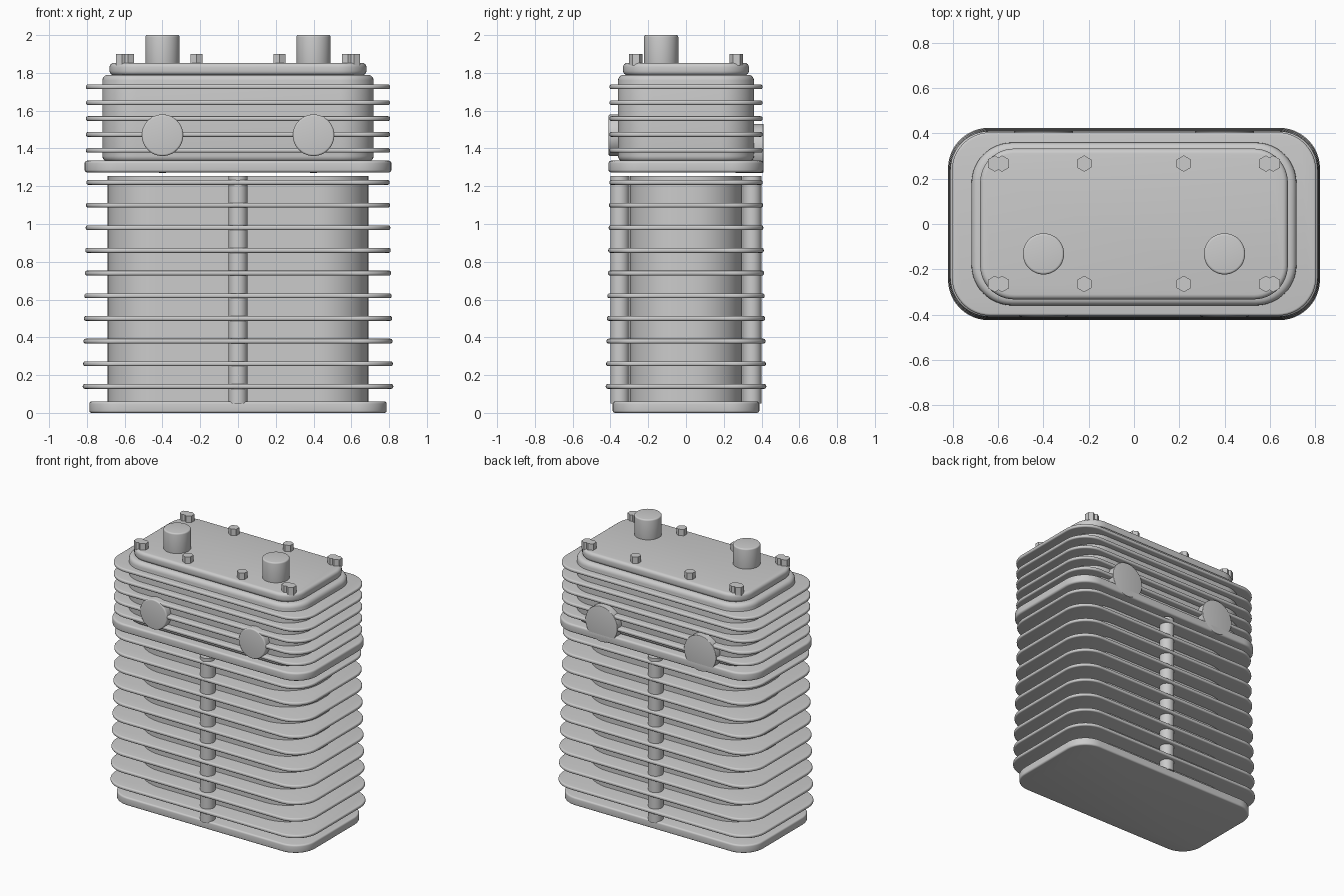
import bpy, bmesh, math
from mathutils import Matrix

if "Cube" in bpy.data.objects:
    bpy.data.objects.remove(bpy.data.objects["Cube"])


def finish(name, bm, matrix=Matrix()):
    bmesh.ops.transform(bm, matrix=matrix, verts=bm.verts)
    bmesh.ops.recalc_face_normals(bm, faces=bm.faces)
    mesh = bpy.data.meshes.new(name)
    bm.to_mesh(mesh)
    bm.free()
    obj = bpy.data.objects.new(name, mesh)
    bpy.context.collection.objects.link(obj)
    bpy.ops.object.select_all(action='DESELECT')
    obj.select_set(True)
    bpy.context.view_layer.objects.active = obj
    bpy.ops.object.shade_smooth_by_angle(angle=math.radians(32))
    return obj


def slab(name, hx, hy, z0, z1, corner, bevel=0.0, matrix=Matrix(), segs=12):
    """Rounded rectangle extruded from z0 to z1 with rolled top and bottom rims."""
    steps = 4 if bevel else 0
    lower = []
    for i in range(steps + 1):
        a = math.pi / 2 * i / steps if steps else 0
        lower.append((bevel * (1 - math.sin(a)), bevel * (1 - math.cos(a))))
    levels = [(ins, z0 + dz) for ins, dz in lower]
    levels += [(ins, z1 - dz) for ins, dz in reversed(lower)]
    bm = bmesh.new()
    rings = []
    for ins, z in levels:
        r = corner - ins
        ring = []
        for q in range(4):
            sx, sy = ((1, 1), (-1, 1), (-1, -1), (1, -1))[q]
            for k in range(segs + 1):
                a = math.pi / 2 * (q + k / segs)
                ring.append(bm.verts.new((sx * (hx - corner) + r * math.cos(a),
                                          sy * (hy - corner) + r * math.sin(a), z)))
        rings.append(ring)
    n = len(rings[0])
    for low, high in zip(rings, rings[1:]):
        for i in range(n):
            j = (i + 1) % n
            bm.faces.new((low[i], low[j], high[j], high[i]))
    bm.faces.new(rings[0][::-1])
    bm.faces.new(rings[-1])
    bmesh.ops.remove_doubles(bm, verts=bm.verts, dist=1e-5)
    return finish(name, bm, matrix)


def disc(name, radius, depth, bevel, matrix):
    return slab(name, radius, radius, 0, depth, radius, bevel, matrix)


def bolt(name, x, y):
    bm = bmesh.new()
    bmesh.ops.create_cone(bm, cap_ends=True, segments=6, radius1=0.036, radius2=0.036, depth=0.06)
    rot = Matrix.Rotation(math.radians(0), 4, 'Z')
    # one corner of the hexagon points along y
    if abs(max(v.co.x for v in bm.verts) - 0.036) < 1e-4:
        rot = Matrix.Rotation(math.radians(30), 4, 'Z')
    return finish(name, bm, Matrix.Translation((x, y, 1.87)) @ rot)


# Lower block: base plate, barrel and growing stack of fins
slab("base_plate", 0.787, 0.388, 0.0, 0.06, 0.16, 0.012)
slab("barrel", 0.69, 0.297, 0.05, 1.255, 0.26)
for i in range(10):
    grow = 0.02 * (1 - i / 9)
    slab(f"barrel_fin_{i}", 0.802 + grow, 0.405 + grow, 0.1275 + 0.12 * i,
         0.1525 + 0.12 * i, 0.18, 0.01)

# Round columns in the middle of the front and back
for side, y in (("front", -0.35), ("back", 0.35)):
    disc(f"column_{side}", 0.05, 1.205, 0, Matrix.Translation((0, y, 0.05)))

# Head: flange, body, fins and cover
slab("head_flange", 0.812, 0.41, 1.273, 1.335, 0.17, 0.014)
slab("head_body", 0.718, 0.36, 1.33, 1.79, 0.18, 0.03)
for i in range(5):
    z = 1.39 + 0.084 * i
    slab(f"head_fin_{i}", 0.805, 0.405, z - 0.0125, z + 0.0125, 0.17, 0.01)
slab("head_cover", 0.68, 0.333, 1.788, 1.853, 0.15, 0.022)

# Ports on the front and back, plugs on the cover
for x in (-0.4, 0.4):
    tag = "left" if x < 0 else "right"
    disc(f"front_port_{tag}", 0.11, 0.15, 0.01,
         Matrix.Translation((x, -0.26, 1.47)) @ Matrix.Rotation(math.pi / 2, 4, 'X'))
    disc(f"back_port_{tag}", 0.13, 0.15, 0.004,
         Matrix.Translation((x, 0.26, 1.40)) @ Matrix.Rotation(-math.pi / 2, 4, 'X'))
    disc(f"top_plug_{tag}", 0.091, 0.16, 0.01, Matrix.Translation((x, -0.132, 1.84)))

# Hexagonal cover bolts, doubled at the corners
for i, x in enumerate((-0.615, -0.583, -0.22, 0.22, 0.583, 0.615)):
    for side, y in (("front", -0.265), ("back", 0.267)):
        bolt(f"cover_bolt_{side}_{i}", x, y)
